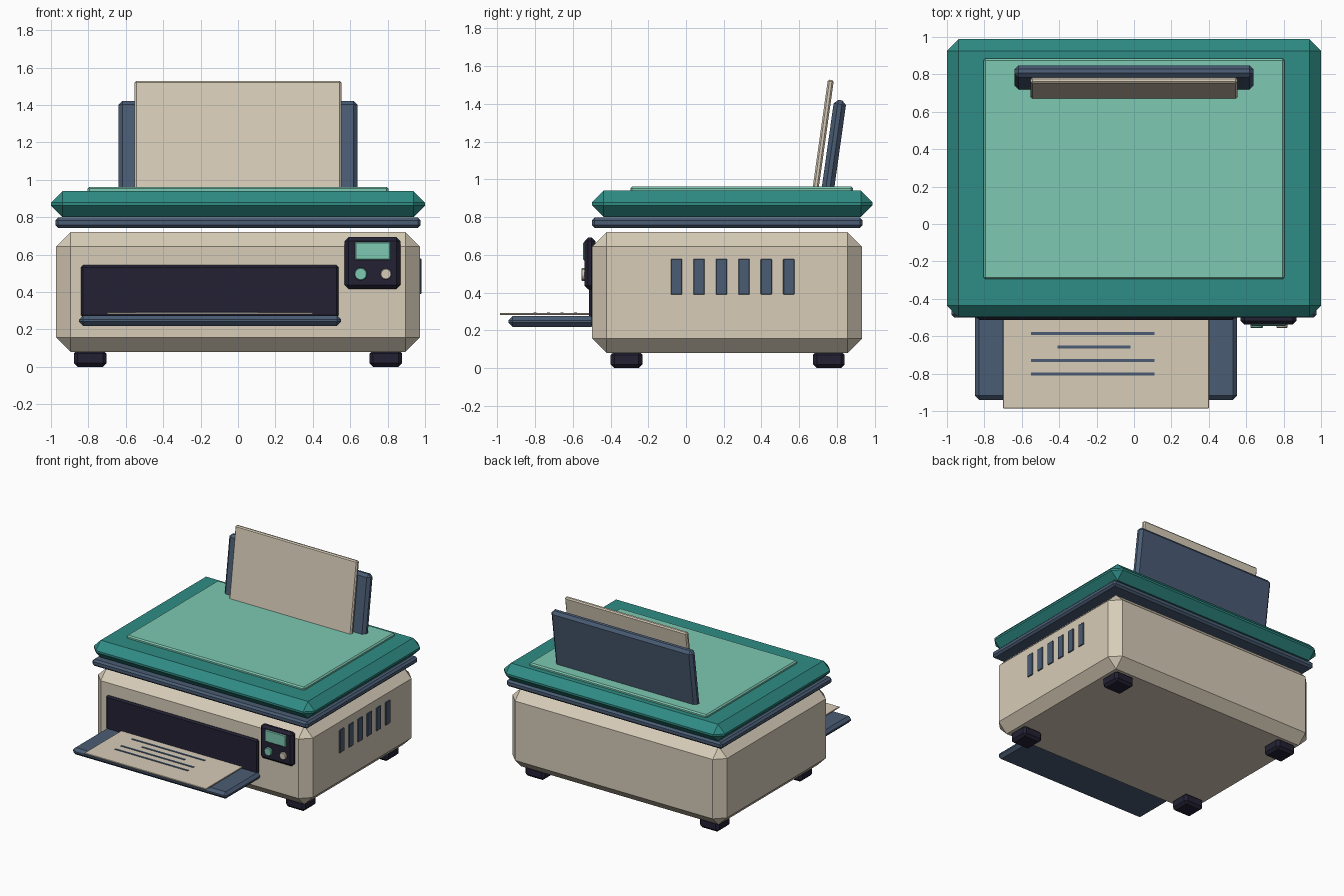
import bpy
from math import radians
from mathutils import Vector

if "Cube" in bpy.data.objects:
    bpy.data.objects.remove(bpy.data.objects["Cube"])


def material(name, rgb):
    """Flat material from an 8-bit sRGB colour."""
    linear = [((c / 255 + 0.055) / 1.055) ** 2.4 for c in rgb] + [1]
    mat = bpy.data.materials.new(name)
    mat.use_nodes = True
    mat.diffuse_color = linear
    mat.node_tree.nodes["Principled BSDF"].inputs["Base Color"].default_value = linear
    return mat


BEIGE = material("warm beige", (215, 204, 184))
TEAL = material("deep teal", (47, 140, 133))
MINT = material("pale mint", (125, 200, 178))
NAVY = material("slate blue", (74, 92, 116))
DARK = material("dark indigo", (35, 33, 52))


def finish(obj, name, mat, bevel):
    obj.name = name
    obj.data.materials.append(mat)
    if bevel:
        mod = obj.modifiers.new("Chamfer", "BEVEL")
        mod.width = bevel
        mod.segments = 1
    return obj


def box(name, mat, low, high, bevel=0.0, tilt=0.0):
    """Chamfered box between two corners, tilted back about its centre."""
    low, high = Vector(low), Vector(high)
    bpy.ops.mesh.primitive_cube_add(size=1, location=(low + high) / 2)
    obj = bpy.context.object
    for v in obj.data.vertices:
        v.co *= high - low
    obj.rotation_euler.x = -radians(tilt)
    return finish(obj, name, mat, bevel)


def button(name, mat, x, z, radius):
    bpy.ops.mesh.primitive_cylinder_add(vertices=16, radius=radius, depth=0.03,
                                        location=(x, -0.54, z),
                                        rotation=(radians(90), 0, 0))
    finish(bpy.context.object, name, mat, 0.004)


# Main casing, seam band and lid
box("body", BEIGE, (-0.972, -0.497, 0.08), (0.972, 0.933, 0.72), 0.077)
box("seam_band", NAVY, (-0.977, -0.499, 0.743), (0.977, 0.936, 0.797), 0.015)
box("lid", TEAL, (-1, -0.498, 0.8), (1, 0.988, 0.94), 0.062)
box("lid_panel", MINT, (-0.805, -0.295, 0.93), (0.805, 0.885, 0.962), 0.01)

# Rear paper support with loaded sheet stack
box("paper_support", NAVY, (-0.64, 0.75, 0.922), (0.64, 0.816, 1.422), 0.022, 8)
box("loaded_paper", BEIGE, (-0.553, 0.711, 0.947), (0.553, 0.743, 1.53), 0.009, 8)

# Output slot, tray and printed sheet
box("output_slot", DARK, (-0.84, -0.513, 0.265), (0.538, -0.48, 0.543), 0.012)
box("output_tray", NAVY, (-0.85, -0.94, 0.219), (0.552, -0.48, 0.275), 0.022)
box("printed_sheet", BEIGE, (-0.7, -0.986, 0.281), (0.4, -0.49, 0.291), 0.002)
for i, (left, right) in enumerate([(-0.55, 0.11), (-0.41, -0.02),
                                   (-0.55, 0.11), (-0.55, 0.11)]):
    y = -0.585 - 0.072 * i
    box(f"print_line_{i + 1}", NAVY, (left, y - 0.008, 0.289), (right, y + 0.008, 0.295))

# Control panel with screen and buttons
box("control_panel", DARK, (0.57, -0.538, 0.417), (0.868, -0.48, 0.693), 0.02)
box("screen", MINT, (0.625, -0.546, 0.57), (0.815, -0.53, 0.668), 0.006)
button("start_button", MINT, 0.656, 0.496, 0.034)
button("stop_button", BEIGE, 0.791, 0.496, 0.03)

# Side vents
for i in range(6):
    y = -0.05 + 0.119 * i
    box(f"vent_{i + 1}", NAVY, (0.96, y - 0.03, 0.39), (0.98, y + 0.03, 0.578), 0.003)

# Feet
for side, x in (("left", 0.79), ("right", -0.79)):
    for end, y in (("front", -0.315), ("back", 0.757)):
        box(f"{end}_{side}_foot", DARK, (x - 0.088, y - 0.084, 0),
            (x + 0.088, y + 0.084, 0.09), 0.02)
